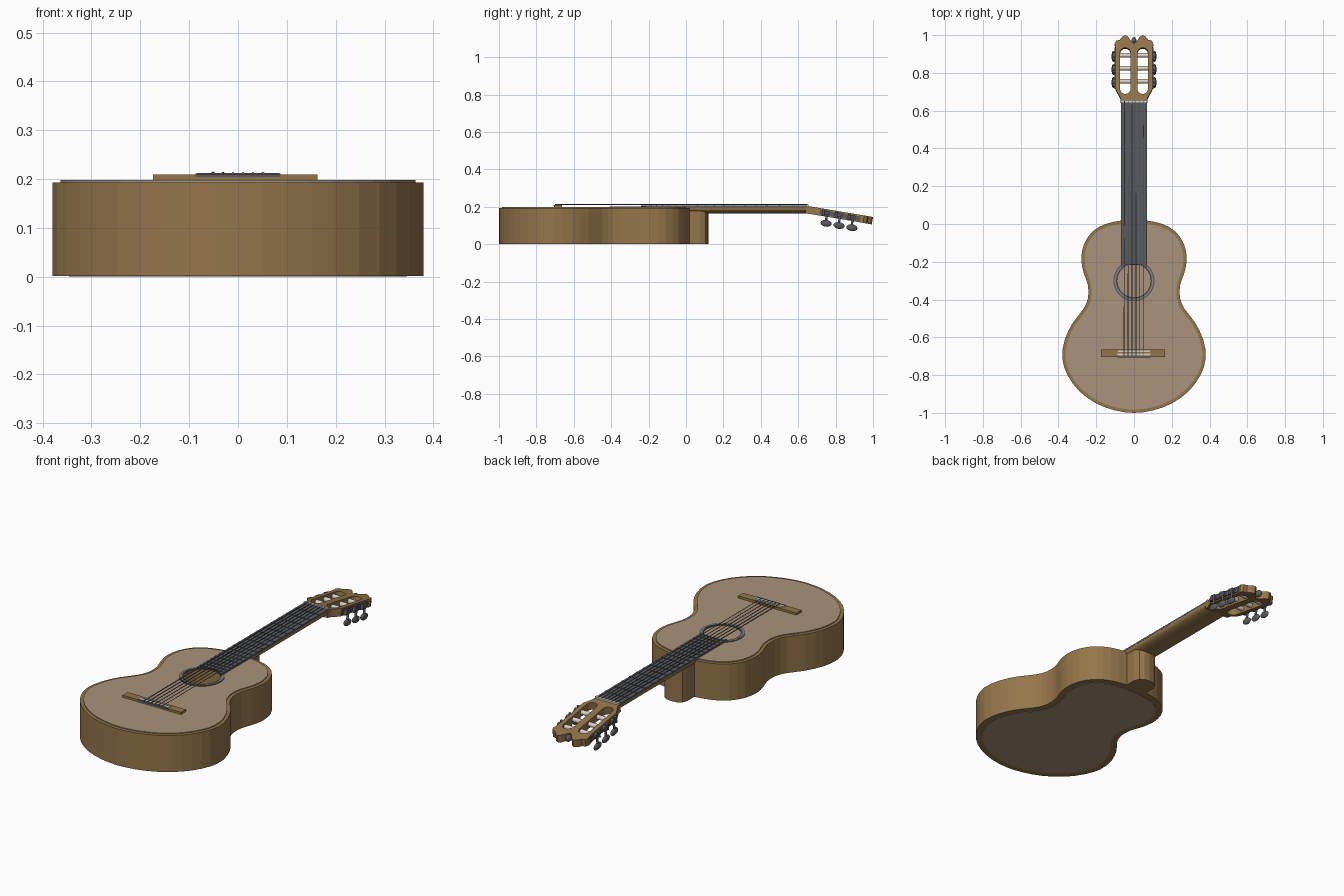
import bpy, bmesh
from math import sin, cos, pi, sqrt, radians
from mathutils import Matrix, Vector

if "Cube" in bpy.data.objects:
    bpy.data.objects.remove(bpy.data.objects["Cube"])


def material(name, r, g, b):
    m = bpy.data.materials.new(name)
    m.diffuse_color = (r, g, b, 1)
    m.use_nodes = True
    m.node_tree.nodes["Principled BSDF"].inputs["Base Color"].default_value = m.diffuse_color
    return m


WOOD = material("wood", 0.30, 0.18, 0.07)
TOP = material("pale_wood", 0.40, 0.29, 0.20)
DARK = material("dark_grey", 0.10, 0.105, 0.115)
LIGHT = material("ivory", 0.70, 0.64, 0.58)


def finish(bm, name, mat, matrix=None, smooth=False):
    bmesh.ops.recalc_face_normals(bm, faces=bm.faces[:])
    me = bpy.data.meshes.new(name)
    bm.to_mesh(me)
    bm.free()
    me.materials.append(mat)
    if smooth:
        me.shade_smooth()
    ob = bpy.data.objects.new(name, me)
    ob.matrix_world = matrix or Matrix()
    bpy.context.collection.objects.link(ob)
    return ob


def plate(name, loops, z0, z1, mat, matrix=None):
    """Solid slab from an outer loop and optional hole loops."""
    bm = bmesh.new()
    edges = []
    for loop in loops:
        vs = [bm.verts.new((x, y, z0)) for x, y in loop]
        edges += [bm.edges.new((vs[i - 1], vs[i])) for i in range(len(vs))]
    bmesh.ops.triangle_fill(bm, use_beauty=True, edges=edges, normal=(0, 0, 1))
    res = bmesh.ops.extrude_face_region(bm, geom=bm.faces[:])
    bmesh.ops.translate(bm, vec=(0, 0, z1 - z0),
                        verts=[v for v in res["geom"] if isinstance(v, bmesh.types.BMVert)])
    return finish(bm, name, mat, matrix)


def box(name, lo, hi, mat, matrix=None):
    loop = [(lo[0], lo[1]), (hi[0], lo[1]), (hi[0], hi[1]), (lo[0], hi[1])]
    return plate(name, [loop], lo[2], hi[2], mat, matrix)


def rod(name, a, b, r, mat, matrix=None, n=12):
    a, b = Vector(a), Vector(b)
    d = b - a
    bm = bmesh.new()
    bmesh.ops.create_cone(bm, cap_ends=True, segments=n, radius1=r, radius2=r, depth=d.length,
                          matrix=Matrix.Translation((a + b) / 2) @ d.to_track_quat("Z", "Y").to_matrix().to_4x4())
    return finish(bm, name, mat, matrix)


def ball(name, c, radii, mat, matrix=None):
    bm = bmesh.new()
    bmesh.ops.create_uvsphere(bm, u_segments=16, v_segments=10, radius=1,
                              matrix=Matrix.Translation(c) @ Matrix.Diagonal((*radii, 1)))
    return finish(bm, name, mat, matrix, True)


def circle(cx, cy, r, n=32):
    return [(cx + r * cos(2 * pi * i / n), cy + r * sin(2 * pi * i / n)) for i in range(n)]


def mirrored(half):
    return half + [(-x, y) for x, y in reversed(half) if x > 1e-6]


def spline(pts):
    """Closed Catmull-Rom loop, one extra point per span."""
    out, n = [], len(pts)
    for i in range(n):
        a, b, c, d = (pts[(i + k) % n] for k in (-1, 0, 1, 2))
        out += [b, tuple((9 * (b[k] + c[k]) - a[k] - d[k]) / 16 for k in (0, 1))]
    return out


def inset(loop, w):
    out = []
    for i, (x, y) in enumerate(loop):
        p, q = loop[i - 1], loop[(i + 1) % len(loop)]
        tx, ty = q[0] - p[0], q[1] - p[1]
        l = sqrt(tx * tx + ty * ty)
        out.append((x - ty / l * w, y + tx / l * w))
    return out


# body: hollow rim, soundboard with hole, back panel
half = [(0, -1.0), (0.1, -0.987), (0.2, -0.95), (0.29, -0.885), (0.352, -0.80), (0.38, -0.71),
        (0.366, -0.61), (0.322, -0.52), (0.268, -0.45), (0.243, -0.39), (0.245, -0.32),
        (0.266, -0.26), (0.279, -0.19), (0.266, -0.11), (0.22, -0.04), (0.15, 0.0), (0.07, 0.018), (0, 0.022)]
outline = spline(mirrored(half))
HOLE = (0, -0.30)
plate("body_sides", [outline, inset(outline, 0.036)], 0.002, 0.193, WOOD)
plate("soundboard", [inset(outline, 0.017), circle(*HOLE, 0.09)], 0.1931, 0.198, TOP)
plate("back_panel", [inset(outline, 0.034)], 0.0, 0.008, TOP)
plate("rosette", [circle(*HOLE, 0.109), circle(*HOLE, 0.089)], 0.196, 0.2005, DARK)
plate("rosette_inlay", [circle(*HOLE, 0.103), circle(*HOLE, 0.096)], 0.2, 0.2012,
      material("inlay", 0.25, 0.24, 0.23))

# neck with rounded underside, and heel block
along_y = Matrix.Rotation(pi / 2, 4, "X")
neck = [(0.069 * cos(a), 0.19 + 0.027 * sin(a)) for a in (pi + pi * i / 14 for i in range(15))]
plate("neck", [[(-0.069, 0.199)] + neck + [(0.069, 0.199)]], -0.655, -0.0, WOOD, along_y)
plate("heel", [mirrored([(0.062, 0.0), (0.062, 0.075), (0.052, 0.103), (0.03, 0.117), (0, 0.121)])],
      0.002, 0.185, WOOD)

# fingerboard, curved around the hole, with frets
arc = [(x / 100, HOLE[1] + sqrt(0.092 ** 2 - (x / 100) ** 2)) for x in range(-7, 8)]
plate("fingerboard", [arc + [(0.069, 0.646), (-0.069, 0.646)]], 0.1975, 0.207, DARK)
for i in range(1, 19):
    y = 0.645 - 1.33 * (1 - 2 ** (-i / 12))
    box(f"fret_{i}", (-0.069, y - 0.002, 0.206), (0.069, y + 0.002, 0.2095), DARK)
box("nut", (-0.069, 0.642, 0.195), (0.069, 0.656, 0.212), LIGHT)

# bridge, tie block and saddle
box("bridge", (-0.174, -0.705, 0.197), (0.163, -0.664, 0.2095), WOOD)
box("tie_block", (-0.087, -0.708, 0.204), (0.087, -0.695, 0.2105), DARK)
box("tie_strip", (-0.087, -0.695, 0.205), (0.087, -0.686, 0.211), LIGHT)
box("saddle", (-0.085, -0.678, 0.205), (0.085, -0.671, 0.2125), LIGHT)

# strings
for i in range(6):
    k = i - 2.5
    rod(f"string_{i + 1}", (k * 0.021, -0.70, 0.2125), (k * 0.02, 0.65, 0.2125),
        0.0026 - 0.0002 * i, DARK, n=6)

# slotted headstock, tilted back
HEAD = Matrix.Translation((0, 0.645, 0.205)) @ Matrix.Rotation(radians(-9.5), 4, "X")
crown = [(0.070, 0.0), (0.073, 0.025), (0.097, 0.07), (0.097, 0.285), (0.103, 0.312), (0.095, 0.33),
         (0.076, 0.334), (0.062, 0.352), (0.045, 0.36), (0.030, 0.35), (0.014, 0.325), (0, 0.315)]


def slot(cx):
    r, y0, y1 = 0.028, 0.072, 0.265
    return [(cx + r * cos(pi * i / 8), (y1 if i <= 8 else y0) + r * sin(pi * i / 8))
            for i in range(9)] + \
           [(cx + r * cos(pi * i / 8), y0 + r * sin(pi * i / 8)) for i in range(8, 17)]


plate("headstock", [mirrored(crown), slot(0.046), slot(-0.046)], -0.04, 0, WOOD, HEAD)
ball("crown_bead", (0, 0.332, -0.018), (0.013, 0.02, 0.018), DARK, HEAD)

# tuning machines on both sides
for s, side in ((1, "right"), (-1, "left")):
    xs = sorted((s * 0.096, s * 0.102))
    box(f"tuner_plate_{side}", (xs[0], 0.075, -0.033), (xs[1], 0.295, -0.008), DARK, HEAD)
    for i, v in enumerate((0.115, 0.185, 0.255)):
        tag = f"{side}_{i + 1}"
        rod(f"roller_{tag}", (s * 0.012, v, -0.02), (s * 0.08, v, -0.02), 0.012, LIGHT, HEAD, 16)
        rod(f"gear_{tag}", (s * 0.10, v, -0.02), (s * 0.113, v, -0.02), 0.015, DARK, HEAD)
        rod(f"worm_{tag}", (s * 0.108, v - 0.02, -0.005), (s * 0.108, v - 0.02, -0.036), 0.007, DARK, HEAD)
        rod(f"peg_stem_{tag}", (s * 0.109, v, -0.01), (s * 0.109, v, -0.066), 0.006, DARK, HEAD)
        ball(f"peg_button_{tag}", (s * 0.109, v + 0.003, -0.075), (0.01, 0.03, 0.018), DARK, HEAD)
